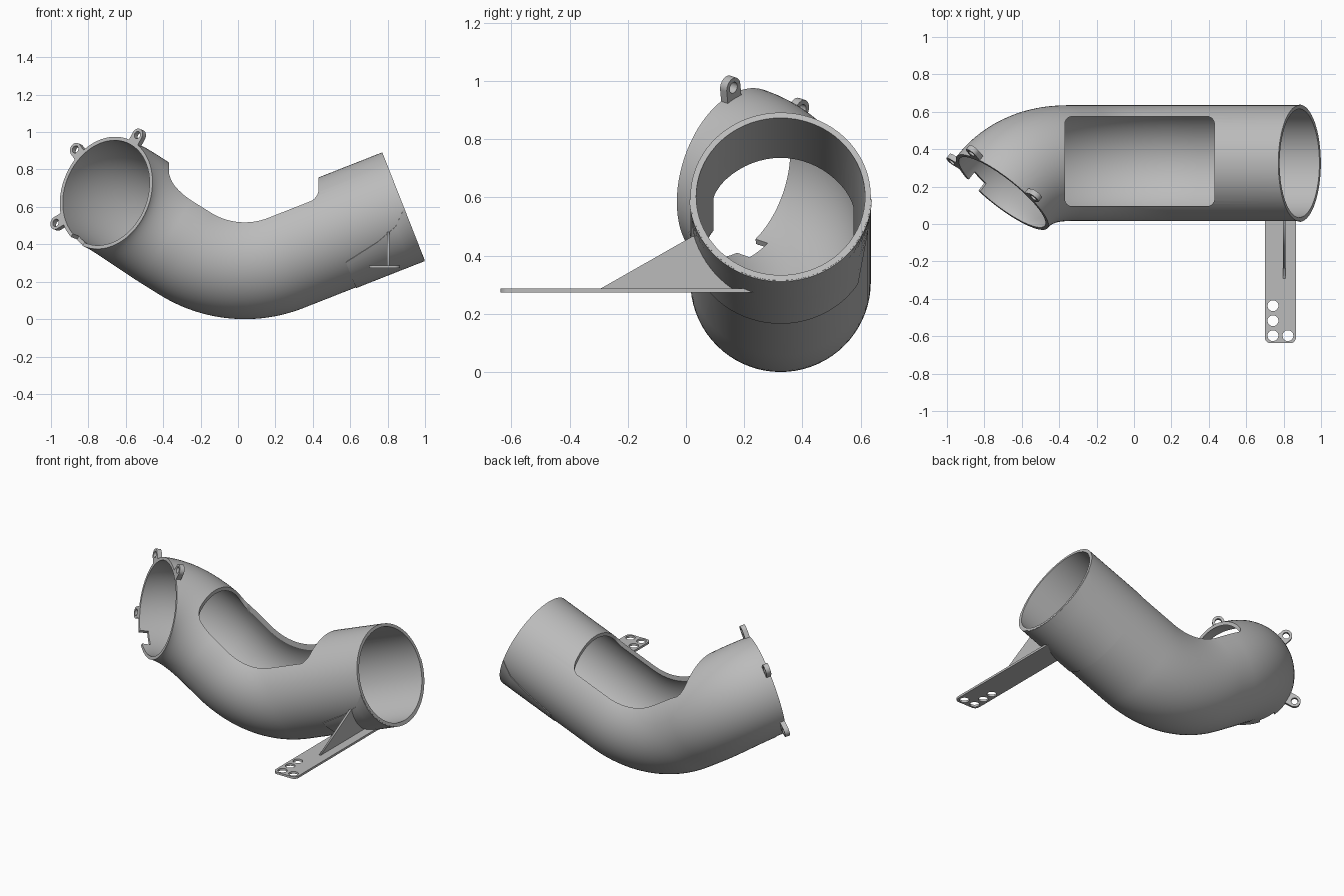
import bpy, bmesh, math
from math import sin, cos, radians, pi
from mathutils import Vector, Matrix

cube = bpy.data.objects.get("Cube")
if cube:
    bpy.data.objects.remove(cube)

grey = bpy.data.materials.new("grey_plastic")
grey.use_nodes = True
grey.diffuse_color = (0.5, 0.5, 0.5, 1)
grey.node_tree.nodes["Principled BSDF"].inputs["Base Color"].default_value = (0.5, 0.5, 0.5, 1)

R, WALL, SEG = 0.31, 0.02, 72
Y = Vector((0, 1, 0))


def activate(ob):
    bpy.ops.object.select_all(action='DESELECT')
    ob.select_set(True)
    bpy.context.view_layer.objects.active = ob


def add(name, bm):
    bmesh.ops.remove_doubles(bm, verts=bm.verts, dist=1e-5)
    bmesh.ops.recalc_face_normals(bm, faces=bm.faces)
    me = bpy.data.meshes.new(name)
    bm.to_mesh(me)
    bm.free()
    ob = bpy.data.objects.new(name, me)
    bpy.context.collection.objects.link(ob)
    me.materials.append(grey)
    return ob


def cut(ob, cutter, remove=True):
    mod = ob.modifiers.new("cut", 'BOOLEAN')
    mod.object, mod.operation, mod.solver = cutter, 'DIFFERENCE', 'EXACT'
    activate(ob)
    bpy.ops.object.modifier_apply(modifier=mod.name)
    if remove:
        bpy.data.objects.remove(cutter)


def smooth(ob):
    activate(ob)
    bpy.ops.object.shade_smooth_by_angle(angle=radians(30))


def ring(bm, p, t, r, angles):
    """Points round the centre line; angle 0 is +y, 90 degrees is t x y."""
    a = (Y - t * t.dot(Y)).normalized()
    b = t.cross(a)
    return [bm.verts.new(p + r * (cos(k) * a + sin(k) * b)) for k in angles]


def bridge(bm, p, q):
    for i in range(len(p)):
        j = (i + 1) % len(p)
        bm.faces.new((p[i], p[j], q[j], q[i]))


def plate(name, loops, depth, matrix):
    """Flat plate from 2D outlines; later loops are holes."""
    cu = bpy.data.curves.new(name, 'CURVE')
    cu.dimensions, cu.fill_mode, cu.extrude = '2D', 'BOTH', depth / 2
    for loop in loops:
        sp = cu.splines.new('POLY')
        sp.points.add(len(loop) - 1)
        for pt, (x, y) in zip(sp.points, loop):
            pt.co = (x, y, 0, 1)
        sp.use_cyclic_u = True
    tmp = bpy.data.objects.new(name, cu)
    bpy.context.collection.objects.link(tmp)
    bpy.context.view_layer.update()
    me = bpy.data.meshes.new_from_object(tmp.evaluated_get(bpy.context.evaluated_depsgraph_get()))
    bm = bmesh.new()
    bm.from_mesh(me)
    bm.transform(matrix)
    bpy.data.objects.remove(tmp)
    bpy.data.meshes.remove(me)
    return add(name, bm)


def arc(x, y, r, a0=0, a1=360, n=24):
    return [(x + r * cos(radians(a0 + (a1 - a0) * i / n)),
             y + r * sin(radians(a0 + (a1 - a0) * i / n))) for i in range(n + (a1 - a0 < 360))]


def rounded(x0, x1, y0, y1, r):
    return (arc(x1 - r, y1 - r, r, 0, 90, 8) + arc(x0 + r, y1 - r, r, 90, 180, 8)
            + arc(x0 + r, y0 + r, r, 180, 270, 8) + arc(x1 - r, y0 + r, r, 270, 360, 8))


# Centre line: straight outlet, lower bend, then a turn towards the front
outlet = Vector((0.885, 0.325, 0.603))
out_dir = Vector((0.93, 0, 0.366)).normalized()
mouth = Vector((-0.705, 0.17, 0.675))
mouth_dir = Vector((-0.6, -0.76, 0.25)).normalized()
path = [(outlet, -out_dir)]
for i in range(25):
    th = radians(21.5 - 53.5 * i / 24)
    path.append((Vector((0.036 + 0.55 * sin(th), 0.325, 0.86 - 0.55 * cos(th))),
                 Vector((-cos(th), 0, -sin(th)))))
p0 = path[-1][0] + path[-1][1] * 0.12
d0 = path[-1][1]
p1, p2 = p0 + d0 * 0.15, mouth - mouth_dir * 0.15
for i in range(25):
    t = i / 24
    s = 1 - t
    pos = s**3 * p0 + 3 * s * s * t * p1 + 3 * s * t * t * p2 + t**3 * mouth
    tan = s * s * (p1 - p0) + 2 * s * t * (p2 - p1) + t * t * (mouth - p2)
    path.append((pos, tan.normalized()))

# Hollow duct
full = [2 * pi * i / SEG for i in range(SEG)]
bm = bmesh.new()
outer = [ring(bm, p, t, R, full) for p, t in path]
inner = [ring(bm, p, t, R - WALL, full) for p, t in path]
for shell in (outer, inner):
    for a, b in zip(shell, shell[1:]):
        bridge(bm, a, b)
bridge(bm, outer[0], inner[0])
bridge(bm, outer[-1], inner[-1])
duct = add("duct", bm)

# Rounded window cut down through the top
cut(duct, plate("window_cutter", [rounded(-0.37, 0.43, 0.095, 0.575, 0.04)], 0.8,
                Matrix.Translation((0, 0, 0.85))))

# Frame of the mouth: u sideways, w up, mouth_dir outwards
u = Vector((0, 0, 1)).cross(mouth_dir).normalized()
w = mouth_dir.cross(u)


def mouth_frame(angle, radius, depth):
    a = radians(angle)
    rad = cos(a) * u + sin(a) * w
    side = rad.cross(mouth_dir)
    m = Matrix((side, rad, mouth_dir)).transposed().to_4x4()
    m.translation = mouth + rad * radius + mouth_dir * depth
    return m


# Notch in the mouth rim
h = 0.05
cut(duct, plate("notch_cutter", [[(-h, -h), (h, -h), (h, h), (-h, h)]], 0.11,
                mouth_frame(241, R, 0)))
smooth(duct)

# Screw ears round the mouth
for i, angle in enumerate((65, 137, 208)):
    outline = arc(0, 0, 0.036, 0, 180, 16) + [(-0.036, -0.052), (0.036, -0.052)]
    smooth(plate("screw_ear_%d" % (i + 1), [outline, arc(0, 0, 0.02)], 0.03,
                 mouth_frame(angle, 0.352, -0.015)))

# Thin saddle pad under the outlet
bm = bmesh.new()
rows = []
for dist, half in ((0.396, 58), (0.2, 66), (0.08, 74), (0.001, 88)):
    angles = [radians(-90 + half * (2 * i / 32 - 1)) for i in range(33)]
    rows.append([ring(bm, outlet - out_dir * dist, out_dir, r, [-k for k in angles])
                 for r in (R + 0.004, R - 0.008)])
# Keep the pad on the underside
down = out_dir.cross(Y).z
if down > 0:
    for pair in rows:
        for line in pair:
            for v in line:
                off = v.co - outlet
                off -= out_dir * off.dot(out_dir)
                up = out_dir.cross(Y)
                if off.dot(up) > 0:
                    v.co -= 2 * off.dot(up) * up
loops = [top + low[::-1] for top, low in rows]
for a, b in zip(loops, loops[1:]):
    bridge(bm, a, b)
for end in (loops[0], loops[-1]):
    n = len(end)
    for i in range(n // 2 - 1):
        bm.faces.new((end[i], end[i + 1], end[n - 2 - i], end[n - 1 - i]))
smooth(add("saddle_pad", bm))

# Solid core that trims the bracket to the duct wall
bm = bmesh.new()
ends = [ring(bm, outlet + out_dir * d, out_dir, R - 0.003, full) for d in (0.1, -0.6)]
bridge(bm, *ends)
for e in ends:
    bm.faces.new(e)
core = add("core_cutter", bm)

# Bracket arm with screw holes
arm = [(0.866, 0.25), (0.70, 0.25)] + arc(0.73, -0.607, 0.03, 180, 270, 8) \
    + arc(0.836, -0.607, 0.03, 270, 360, 8)
holes = [arc(x, y, 0.029) for x, y in ((0.743, -0.437), (0.743, -0.517),
                                      (0.743, -0.597), (0.823, -0.597))]
bracket = plate("bracket_arm", [arm] + holes, 0.014, Matrix.Translation((0, 0, 0.28)))
cut(bracket, core, remove=False)
smooth(bracket)

# Triangular rib above the arm
upright = Matrix(((0, 0, 1, 0.803), (1, 0, 0, 0), (0, 1, 0, 0), (0, 0, 0, 1)))
rib = plate("bracket_rib", [[(-0.305, 0.28), (0.2, 0.28), (0.2, 0.465), (0.02, 0.465)]],
            0.012, upright)
cut(rib, core)
